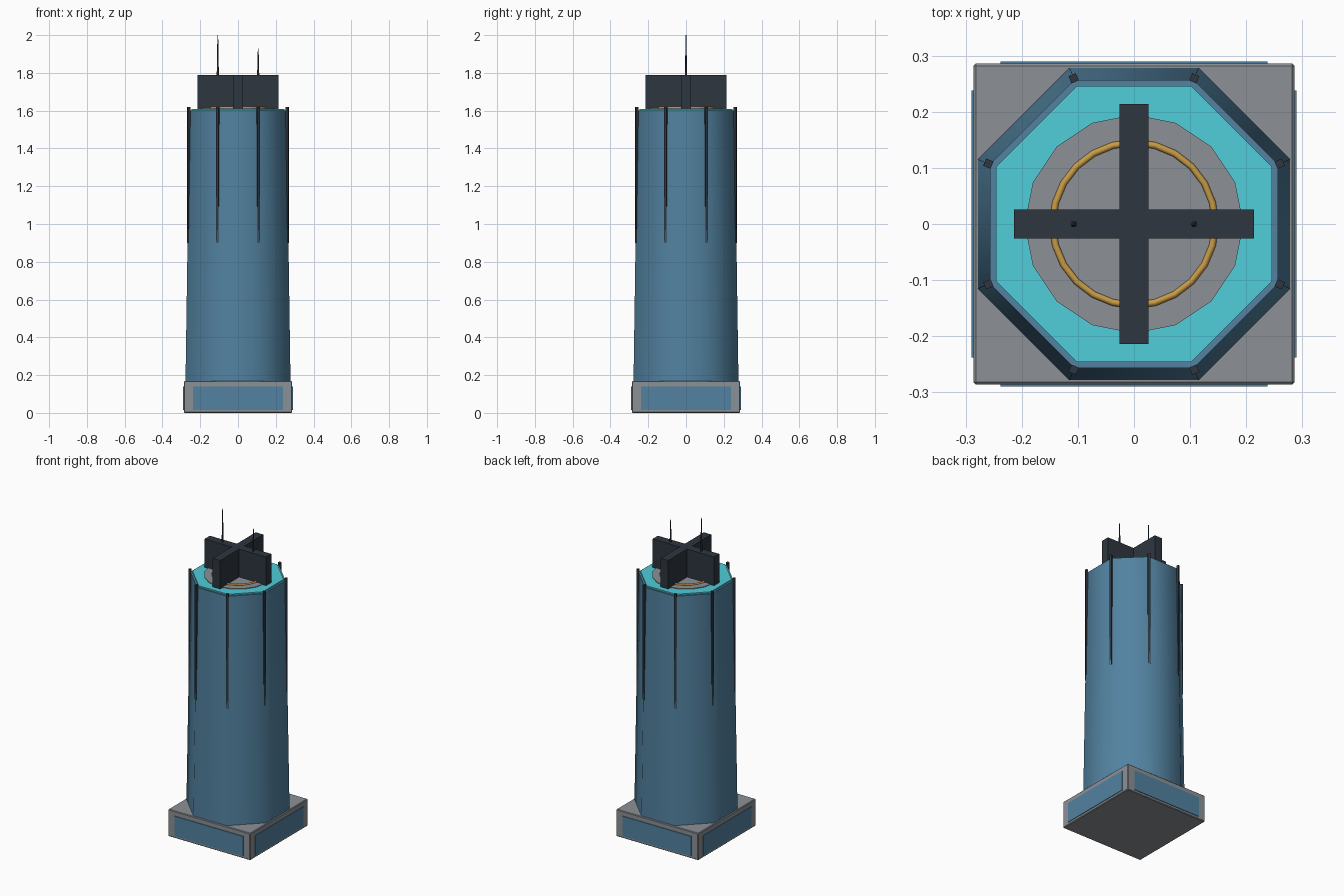
import bpy
from math import cos, sin, pi, radians

cube = bpy.data.objects.get("Cube")
if cube:
    bpy.data.objects.remove(cube, do_unlink=True)


def material(name, rgb):
    # sRGB bytes to linear
    lin = [((c / 255 + 0.055) / 1.055) ** 2.4 for c in rgb] + [1.0]
    m = bpy.data.materials.new(name)
    m.use_nodes = True
    m.diffuse_color = lin
    m.node_tree.nodes["Principled BSDF"].inputs["Base Color"].default_value = lin
    return m


BLUE = material("steel blue glass", (82, 130, 160))
GREY = material("concrete grey", (140, 145, 150))
CYAN = material("roof cyan", (80, 205, 218))
DARK = material("dark metal", (46, 54, 62))
GOLD = material("gold", (200, 155, 70))


def finish(name, mat, smooth=None):
    ob = bpy.context.object
    ob.name = name
    ob.data.materials.append(mat)
    if smooth:
        bpy.ops.object.shade_smooth_by_angle(angle=radians(smooth))
    return ob


def box(name, mat, size, z0, xy=(0, 0), turn=0, bevel=0):
    bpy.ops.mesh.primitive_cube_add(size=1, location=(*xy, z0 + size[2] / 2))
    ob = bpy.context.object
    ob.scale = size
    bpy.ops.object.transform_apply(location=False, rotation=False, scale=True)
    ob.rotation_euler.z = turn
    if bevel:
        mod = ob.modifiers.new("edge", "BEVEL")
        mod.width, mod.segments = bevel, 1
    return finish(name, mat)


def cone(name, mat, sides, r1, r2, z0, z1, xy=(0, 0), turn=0.0, smooth=None):
    bpy.ops.mesh.primitive_cone_add(vertices=sides, radius1=r1, radius2=r2,
                                    depth=z1 - z0, location=(*xy, (z0 + z1) / 2),
                                    rotation=(0, 0, turn))
    return finish(name, mat, smooth)


# Base block with a thin window panel on each side
box("base", GREY, (0.572, 0.572, 0.17), 0, bevel=0.004)
box("base_panels_front_back", BLUE, (0.476, 0.58, 0.125), 0.015)
box("base_panels_sides", BLUE, (0.58, 0.476, 0.125), 0.015)

# Tapered eight-sided shaft and its roof
EIGHTH = pi / 8
cone("tower_shaft", BLUE, 8, 0.301, 0.278, 0.16, 1.602, turn=EIGHTH, smooth=50)
cone("roof_slab", CYAN, 8, 0.266, 0.266, 1.59, 1.61, turn=EIGHTH)
cone("roof_pad", GREY, 16, 0.195, 0.195, 1.60, 1.614)
bpy.ops.mesh.primitive_torus_add(major_radius=0.145, minor_radius=0.006,
                                 major_segments=24, minor_segments=8,
                                 location=(0, 0, 1.616))
finish("roof_ring", GOLD, 60)

# Upright fins on the eight corners
for i in range(8):
    a = EIGHTH + i * pi / 4
    box(f"corner_fin_{i + 1}", DARK, (0.014, 0.014, 0.72), 0.90,
        (0.281 * cos(a), 0.281 * sin(a)), a)

# Crossed walls and the two masts
box("cross_wall_x", DARK, (0.428, 0.052, 0.18), 1.61)
box("cross_wall_y", DARK, (0.052, 0.428, 0.18), 1.61)
for side, x, top in (("right", -0.107, 2.0), ("left", 0.107, 1.93)):
    cone(f"mast_{side}", DARK, 8, 0.006, 0.002, 1.78, top, (x, 0), smooth=50)
